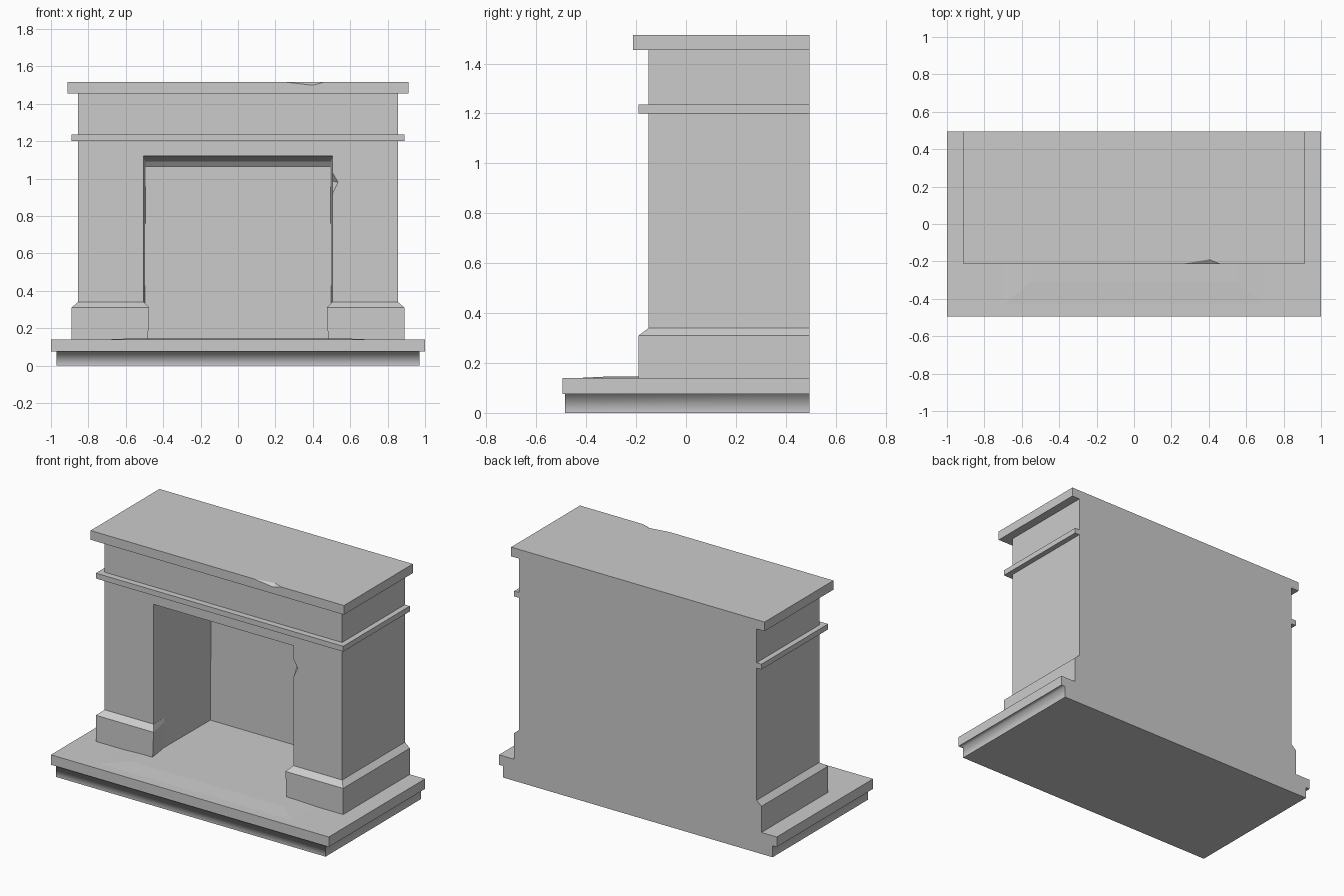
import bpy, bmesh

cube = bpy.data.objects.get("Cube")
if cube:
    bpy.data.objects.remove(cube)

stone = bpy.data.materials.new("grey_stone")
stone.use_nodes = True
GREY = (0.6, 0.6, 0.6, 1)
stone.diffuse_color = GREY
stone.node_tree.nodes["Principled BSDF"].inputs["Base Color"].default_value = GREY

BACK = 0.495


def finish(name, bm):
    bmesh.ops.recalc_face_normals(bm, faces=bm.faces[:])
    mesh = bpy.data.meshes.new(name)
    bm.to_mesh(mesh)
    bm.free()
    mesh.materials.append(stone)
    ob = bpy.data.objects.new(name, mesh)
    bpy.context.scene.collection.objects.link(ob)
    return ob


def loft(name, rings):
    """Bridge equal-length rings of 3D points and cap both ends."""
    bm = bmesh.new()
    loops = [[bm.verts.new(p) for p in ring] for ring in rings]
    n = len(loops[0])
    for a, b in zip(loops, loops[1:]):
        for i in range(n):
            j = (i + 1) % n
            bm.faces.new((a[i], a[j], b[j], b[i]))
    bm.faces.new(loops[0])
    bm.faces.new(loops[-1])
    return finish(name, bm)


def rect(x, front, z, back=BACK):
    return [(-x, front, z), (x, front, z), (x, back, z), (-x, back, z)]


def band(name, x, front, z0, z1):
    return loft(name, [rect(x, front, z0), rect(x, front, z1)])


def hull(name, points):
    bm = bmesh.new()
    for p in points:
        bm.verts.new(p)
    bmesh.ops.convex_hull(bm, input=bm.verts[:])
    return finish(name, bm)


def cut(target, cutter):
    mod = target.modifiers.new(cutter.name, "BOOLEAN")
    mod.operation = "DIFFERENCE"
    mod.solver = "EXACT"
    mod.object = cutter
    cutter.hide_render = True
    cutter.hide_set(True)


# Hearth: slab over a recessed base, softly shaded below the slab
hearth = loft("hearth", [rect(0.97, -0.485, 0), rect(0.97, -0.485, 0.075),
                         rect(1, -0.495, 0.075), rect(1, -0.495, 0.14)])
mesh = hearth.data
for poly in mesh.polygons:
    low = poly.center.z < 0.08 and poly.center.y < 0.49
    poly.use_smooth = low and poly.center.z > 0.01
for edge in mesh.edges:
    a, b = (mesh.vertices[i].co for i in edge.vertices)
    upright = abs(a.z - b.z) > 0.01
    mitre = abs(a.x - b.x) > 0.001 and abs(a.y - b.y) > 0.001
    edge.use_edge_sharp = upright or mitre or abs(a.x) > 0.99 or a.z < 0.01

# Slight rise of the hearth floor
loft("hearth_floor", [rect(0.72, -0.45, 0.139, 0.45), rect(0.55, -0.31, 0.146, 0.45)])

# Surround with a tapering firebox
surround = band("surround", 0.855, -0.15, 0.13, 1.46)


def arch(y, x_top, x_low, z):
    return [(-x_low, y, 0.1), (x_low, y, 0.1), (x_top, y, z), (-x_top, y, z)]


cut(surround, loft("firebox_cutter", [
    arch(-0.3, 0.508, 0.505, 1.128), arch(-0.15, 0.505, 0.505, 1.12),
    arch(0.41, 0.495, 0.5, 1.09), arch(0.43, 0.494, 0.5, 1.065)]))

# Chip on the inner edge of the left pillar
cut(surround, hull("pillar_chip_cutter", [
    (0.49, -0.16, 1.07), (0.49, -0.16, 0.87), (0.54, -0.16, 0.98),
    (0.535, -0.15, 0.98), (0.49, -0.09, 0.99)]))

# Pillar plinths, chamfered on top with a short return into the firebox
for name, side in (("left_plinth", 1), ("right_plinth", -1)):
    rings = []
    for z, outer, inner, front in ((0.13, 0.89, 0.482, -0.19),
                                   (0.31, 0.89, 0.475, -0.19),
                                   (0.34, 0.855, 0.503, -0.15)):
        outline = ((outer, BACK), (outer, front), (inner, front),
                   (0.504, -0.04), (0.6, -0.04), (0.6, BACK))
        rings.append([(side * x, y, z) for x, y in outline])
    loft(name, rings)

# Moulding and mantel shelf
band("moulding", 0.89, -0.19, 1.2, 1.235)
shelf = band("mantel_shelf", 0.912, -0.213, 1.455, 1.515)

# Chip on the front edge of the shelf
cut(shelf, hull("shelf_chip_cutter", [
    (0.21, -0.22, 1.516), (0.48, -0.22, 1.516), (0.4, -0.22, 1.494),
    (0.4, -0.188, 1.516), (0.35, -0.22, 1.54)]))
